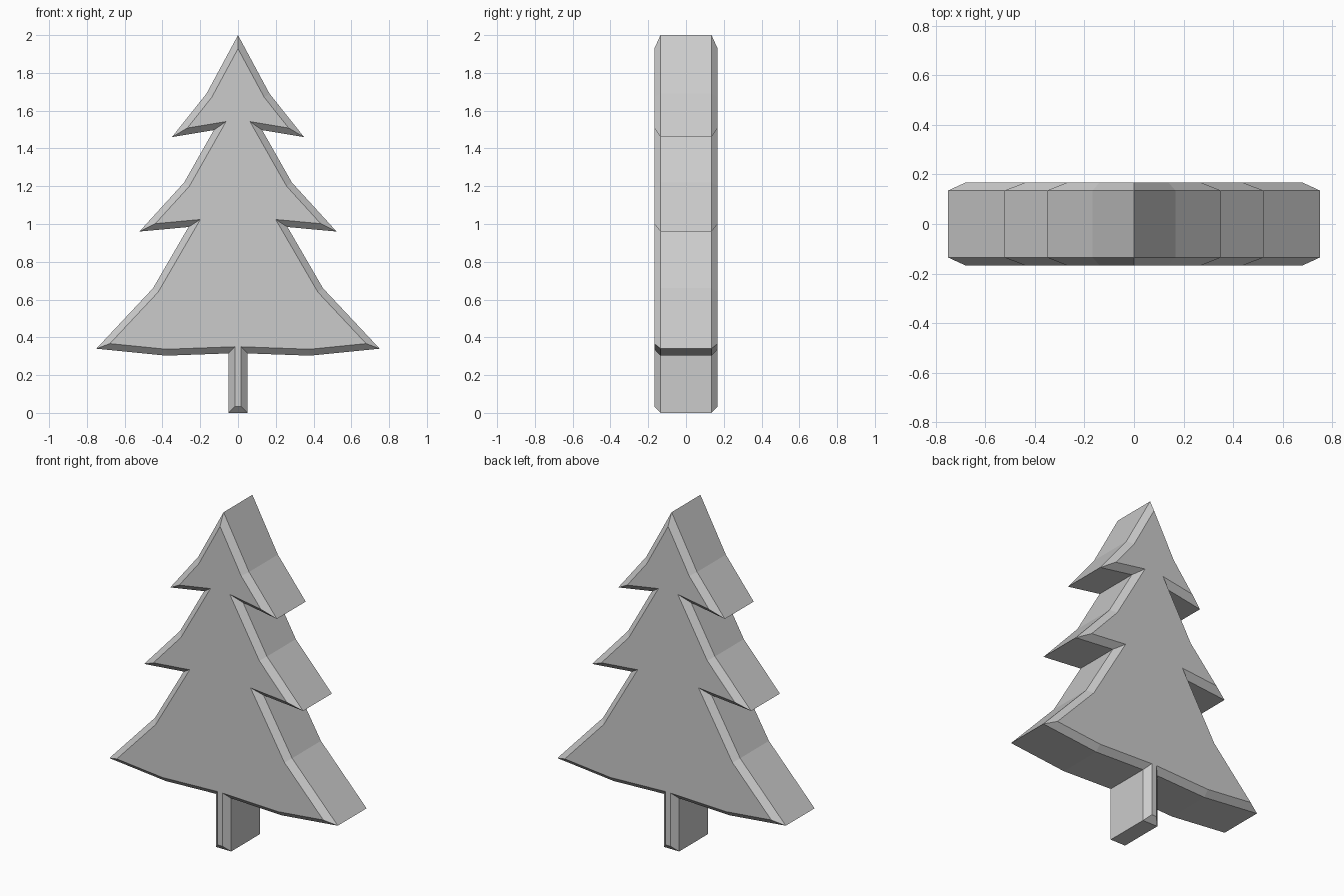
import bpy, bmesh
from mathutils import Vector

if "Cube" in bpy.data.objects:
    bpy.data.objects.remove(bpy.data.objects["Cube"])

BEVEL = 0.034          # in-plane inset of the chamfer
Y_RIM, Y_FACE = 0.135, 0.168

# Right half of the tree silhouette (x, z), from the tip down to the trunk foot
half = [(0.167, 1.69), (0.35, 1.46), (0.128, 1.497),
        (0.285, 1.22), (0.522, 0.96), (0.262, 0.984),
        (0.45, 0.66), (0.75, 0.34), (0.38, 0.303),
        (0.05, 0.315), (0.05, 0.0)]
outline = [Vector(p) for p in [(0, 2)] + half + [(-x, z) for x, z in reversed(half)]]


def inset(points, d):
    """Mitred inward offset of a clockwise outline."""
    result = []
    for i, p in enumerate(points):
        a = (p - points[i - 1]).normalized()
        b = (points[(i + 1) % len(points)] - p).normalized()
        n1, n2 = Vector((a.y, -a.x)), Vector((b.y, -b.x))
        result.append(p + (n1 + n2) * d / (1 + n1.dot(n2)))
    return result


# Tree: four outline rings from front to back, bridged and capped
face = inset(outline, BEVEL)
bm = bmesh.new()
rings = [[bm.verts.new((p.x, y, p.y)) for p in pts]
         for pts, y in ((face, -Y_FACE), (outline, -Y_RIM), (outline, Y_RIM), (face, Y_FACE))]
count = len(outline)
for r0, r1 in zip(rings, rings[1:]):
    for i in range(count):
        j = (i + 1) % count
        bm.faces.new((r0[i], r0[j], r1[j], r1[i]))
bm.faces.new(rings[0])
bm.faces.new(rings[-1])
bmesh.ops.recalc_face_normals(bm, faces=bm.faces)

mesh = bpy.data.meshes.new("fir_tree")
bm.to_mesh(mesh)
bm.free()
bpy.context.collection.objects.link(bpy.data.objects.new("fir_tree", mesh))
